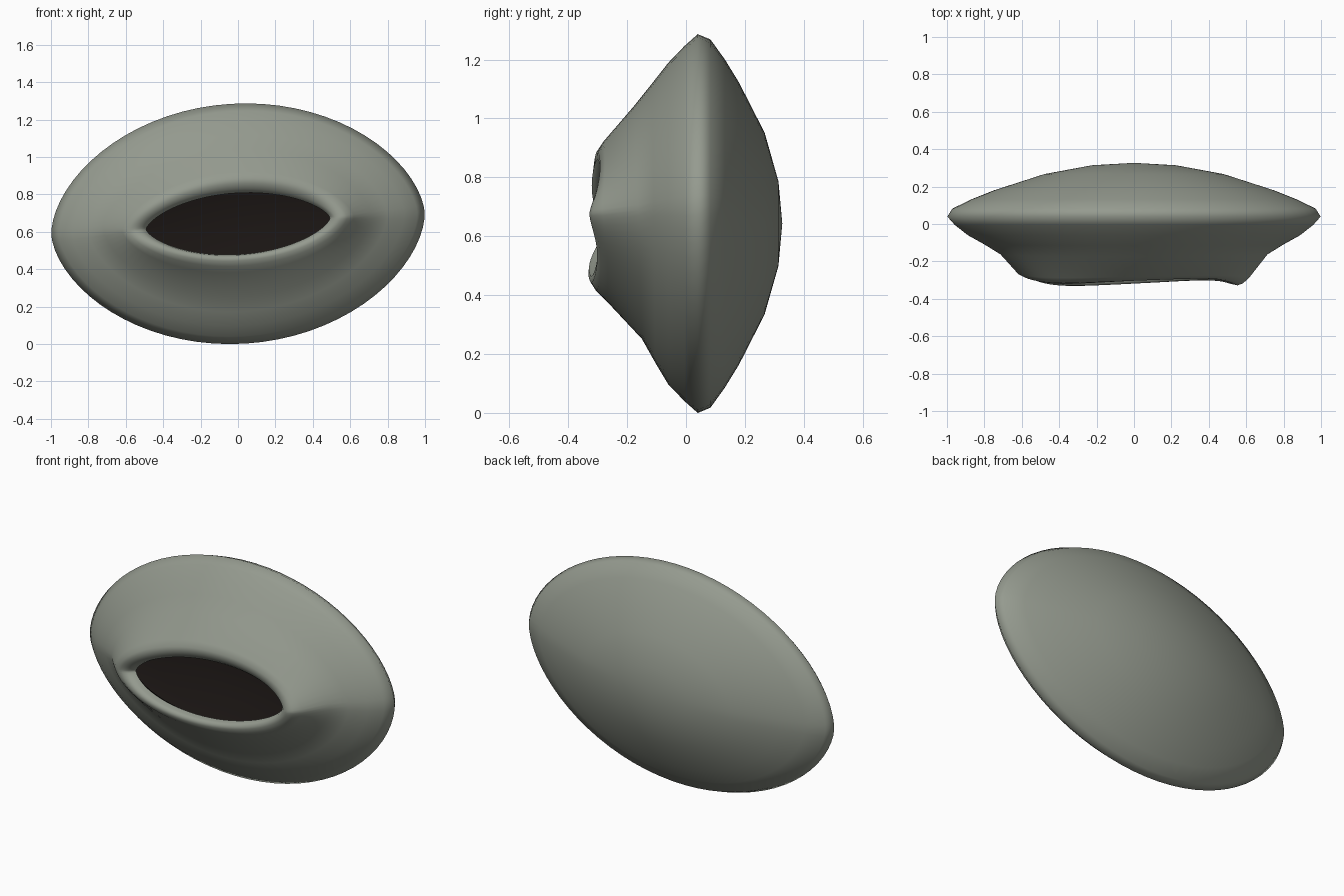
import bpy, bmesh, math

TILT, CZ, N = 0.062, 0.643, 72

def loft(name, rings, tip_y, color, flip=False):
    """Rings: half width, upper height, lower height, y top, y bottom, corner sharpness, lip wave."""
    bm = bmesh.new()
    loops = []
    for w, hu, hl, yu, yl, p, wave in rings:
        loop = []
        for i in range(N):
            a = 2 * math.pi * i / N
            c, s = math.cos(a), math.sin(a)
            x = w * c
            z = (hu if s > 0 else hl) * math.copysign(abs(s) ** p, s)
            y = (yu + yl) / 2 + (yu - yl) / 2 * s
            y += wave * (0.028 * c - 0.045 * max(c, 0) ** 6 + 0.05 * max(-c, 0) ** 6)
            loop.append(bm.verts.new((x * math.cos(TILT) - z * math.sin(TILT), y,
                                      CZ + x * math.sin(TILT) + z * math.cos(TILT))))
        loops.append(loop)
    for A, B in zip(loops, loops[1:]):
        for i in range(N):
            j = (i + 1) % N
            bm.faces.new((A[i], A[j], B[j], B[i]))
    # pole closing the back
    tip = bm.verts.new((0, tip_y, CZ))
    for i in range(N):
        bm.faces.new((loops[-1][i], loops[-1][(i + 1) % N], tip))
    if flip:
        bmesh.ops.reverse_faces(bm, faces=bm.faces[:])
    for f in bm.faces:
        f.smooth = True
    me = bpy.data.meshes.new(name)
    bm.to_mesh(me)
    bm.free()
    ob = bpy.data.objects.new(name, me)
    bpy.context.collection.objects.link(ob)
    mat = bpy.data.materials.new(name + "_colour")
    mat.diffuse_color = color
    me.materials.append(mat)
    return ob

# outer shell: lip of the opening, sloping front, rim, domed back
loft("shell", [
    (0.492, 0.164, 0.164, -0.255, -0.275, 1.35, 0.6),
    (0.502, 0.170, 0.168, -0.270, -0.300, 1.35, 1),
    (0.522, 0.186, 0.177, -0.288, -0.318, 1.35, 1),
    (0.555, 0.215, 0.198, -0.304, -0.318, 1.32, 1),
    (0.585, 0.243, 0.226, -0.304, -0.302, 1.30, 0.8),
    (0.620, 0.275, 0.260, -0.283, -0.270, 1.28, 0.4),
    (0.715, 0.400, 0.390, -0.175, -0.150, 1.25, 0),
    (0.800, 0.475, 0.470, -0.115, -0.105, 1.22, 0),
    (0.890, 0.545, 0.545, -0.060, -0.060, 1.20, 0),
    (0.960, 0.602, 0.602, -0.005, -0.005, 1.18, 0),
    (1.000, 0.642, 0.642, 0.040, 0.040, 1.17, 0),
    (0.972, 0.624, 0.624, 0.083, 0.083, 1.17, 0),
    (0.870, 0.556, 0.556, 0.132, 0.132, 1.16, 0),
    (0.750, 0.478, 0.478, 0.180, 0.180, 1.15, 0),
    (0.480, 0.308, 0.308, 0.267, 0.267, 1.1, 0),
    (0.225, 0.143, 0.143, 0.314, 0.314, 1.0, 0),
], 0.327, (0.30, 0.325, 0.275, 1), flip=True)

# dark hollow inside the shell
loft("inner_cavity", [
    (0.492, 0.164, 0.164, -0.255, -0.275, 1.35, 0.6),
    (0.512, 0.187, 0.182, -0.235, -0.250, 1.33, 0.3),
    (0.690, 0.370, 0.360, -0.145, -0.130, 1.25, 0),
    (0.860, 0.520, 0.520, -0.035, -0.035, 1.2, 0),
    (0.955, 0.605, 0.605, 0.040, 0.040, 1.17, 0),
    (0.930, 0.590, 0.590, 0.070, 0.070, 1.17, 0),
    (0.720, 0.455, 0.455, 0.160, 0.160, 1.15, 0),
    (0.460, 0.295, 0.295, 0.242, 0.242, 1.1, 0),
    (0.215, 0.138, 0.138, 0.288, 0.288, 1.0, 0),
], 0.3, (0.011, 0.008, 0.007, 1))
